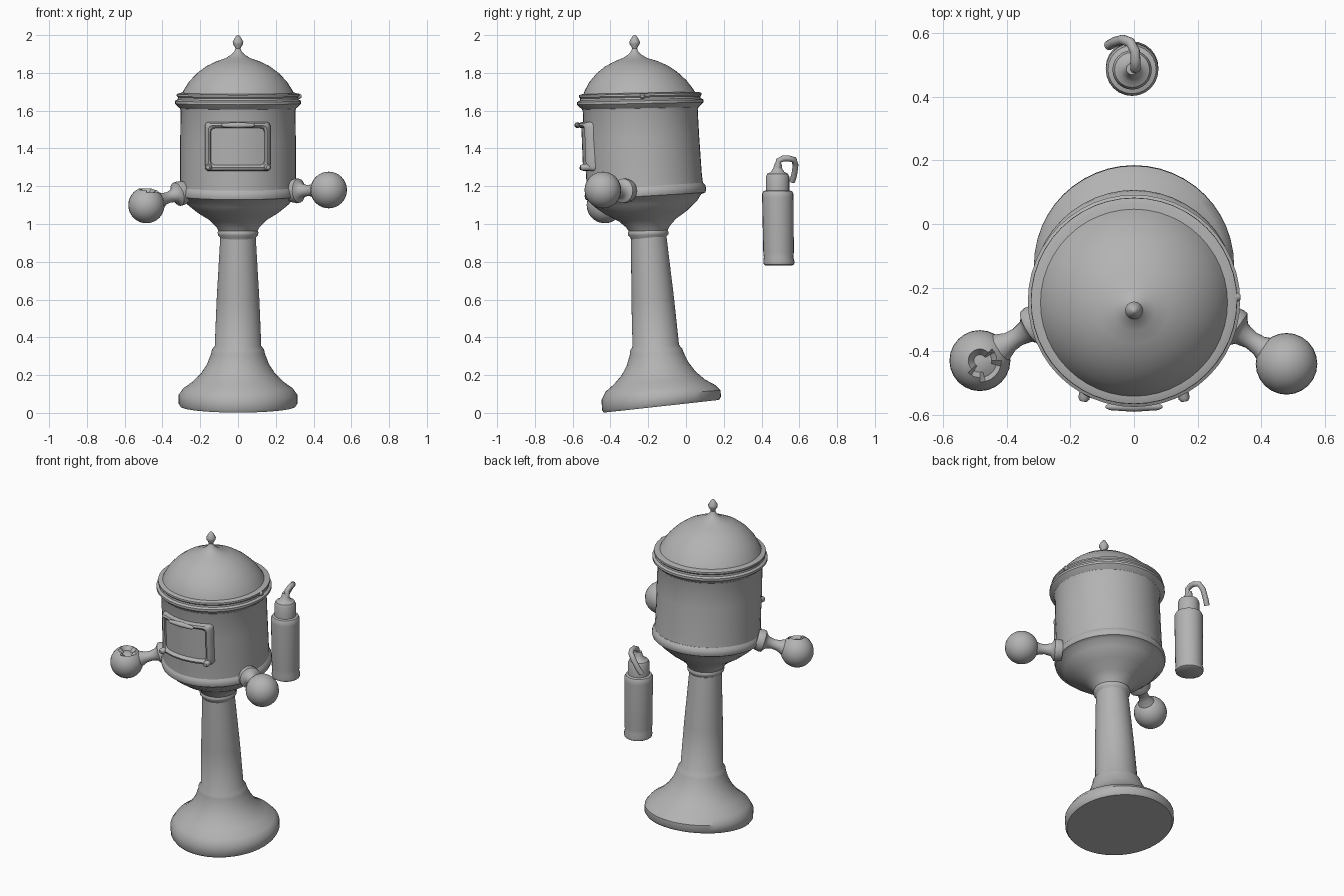
import bpy, bmesh, math
from mathutils import Vector

grey = bpy.data.materials.new("cast_grey")
grey.diffuse_color = (0.45, 0.45, 0.45, 1)


def finish(name, bm, angle=40):
    bmesh.ops.recalc_face_normals(bm, faces=bm.faces[:])
    me = bpy.data.meshes.new(name)
    bm.to_mesh(me)
    bm.free()
    ob = bpy.data.objects.new(name, me)
    bpy.context.collection.objects.link(ob)
    me.materials.append(grey)
    bpy.ops.object.select_all(action='DESELECT')
    ob.select_set(True)
    bpy.context.view_layer.objects.active = ob
    bpy.ops.object.shade_smooth_by_angle(angle=math.radians(angle))
    return ob


def skin(bm, rings):
    # Bridge consecutive rings of points and cap both ends
    vs = [[bm.verts.new(p) for p in ring] for ring in rings]
    n = len(vs[0])
    for a, b in zip(vs, vs[1:]):
        for i in range(n):
            bm.faces.new((a[i], a[(i + 1) % n], b[(i + 1) % n], b[i]))
    bm.faces.new(vs[0])
    bm.faces.new(vs[-1])


def leaning_lathe(name, rows, x=0, n=48):
    # rows: radius, height, y of centre, slope of the ring towards the back
    bm = bmesh.new()
    skin(bm, [[(x + r * math.cos(t), y + r * math.sin(t), z + s * r * math.sin(t))
               for t in (math.tau * i / n for i in range(n))] for r, z, y, s in rows])
    return finish(name, bm)


def axis_lathe(name, start, end, rows, n=20):
    # rows: distance along the axis, radius
    start, end = Vector(start), Vector(end)
    d = (end - start).normalized()
    u = d.cross(Vector((0, 0, 1))).normalized()
    w = d.cross(u)
    bm = bmesh.new()
    skin(bm, [[start + d * k + r * (u * math.cos(t) + w * math.sin(t))
               for t in (math.tau * i / n for i in range(n))] for k, r in rows])
    return finish(name, bm)


# Flared foot and tapering column
leaning_lathe("pedestal", [
    (0.305, 0.035, -0.13, 0.11), (0.315, 0.05, -0.13, 0.11), (0.315, 0.095, -0.132, 0.08),
    (0.29, 0.13, -0.135, 0.06), (0.24, 0.165, -0.14, 0.05), (0.195, 0.21, -0.145, 0.05),
    (0.163, 0.26, -0.15, 0.05), (0.142, 0.315, -0.155, 0.04), (0.138, 0.335, -0.158, 0.04),
    (0.123, 0.355, -0.16, 0.04), (0.113, 0.6, -0.176, 0.04), (0.094, 0.93, -0.197, 0.02)])

# Collar and bowl
leaning_lathe("collar", [
    (0.09, 0.91, -0.197, 0.02), (0.095, 0.93, -0.2, 0.02), (0.106, 0.942, -0.2, 0.02),
    (0.108, 0.955, -0.2, 0.02), (0.1, 0.972, -0.2, 0.02)])
leaning_lathe("bowl", [
    (0.098, 0.955, -0.2, 0.02), (0.115, 0.985, -0.202, 0.03), (0.15, 1.02, -0.205, 0.04),
    (0.215, 1.06, -0.21, 0.05), (0.27, 1.105, -0.213, 0.06), (0.295, 1.14, -0.215, 0.06),
    (0.317, 1.148, -0.215, 0.06), (0.322, 1.165, -0.215, 0.06), (0.318, 1.185, -0.215, 0.06),
    (0.307, 1.2, -0.216, 0.06)])

# Drum, rim and dome
leaning_lathe("drum", [
    (0.309, 1.18, -0.217, 0.06), (0.306, 1.25, -0.222, 0.04), (0.306, 1.45, -0.236, 0.03),
    (0.304, 1.6, -0.242, 0.02), (0.312, 1.625, -0.242, 0.02)])
leaning_lathe("rim", [
    (0.305, 1.61, -0.242, 0.02), (0.325, 1.628, -0.242, 0.02), (0.334, 1.638, -0.242, 0.02),
    (0.334, 1.652, -0.242, 0.02), (0.32, 1.66, -0.242, 0.02), (0.318, 1.67, -0.242, 0.02),
    (0.325, 1.678, -0.242, 0.02), (0.324, 1.688, -0.242, 0.02), (0.305, 1.694, -0.243, 0.02)])
leaning_lathe("dome", [
    (0.303, 1.675, -0.245, 0.02), (0.287, 1.71, -0.25, 0.02), (0.258, 1.755, -0.255, 0.02),
    (0.215, 1.8, -0.26, 0.02), (0.165, 1.837, -0.264, 0.02), (0.11, 1.863, -0.268, 0.02),
    (0.065, 1.878, -0.27, 0), (0.035, 1.897, -0.271, 0), (0.018, 1.915, -0.272, 0),
    (0.013, 1.93, -0.272, 0)])
leaning_lathe("finial", [
    (0.012, 1.92, -0.272, 0), (0.015, 1.935, -0.272, 0), (0.027, 1.953, -0.272, 0),
    (0.028, 1.965, -0.272, 0), (0.018, 1.983, -0.272, 0), (0.009, 1.997, -0.272, 0),
    (0.003, 2.0, -0.272, 0)], n=16)
axis_lathe("rim_stud", (0.29, -0.23, 1.676), (0.35, -0.23, 1.676),
           [(0, 0.015), (0.035, 0.015), (0.045, 0.008)], 10)


# Bowed window frame: a rounded section swept round a rounded rectangle
def rounded_rect(hx, hz, r, k=5):
    pts = []
    for q, (sx, sz) in enumerate([(1, 1), (-1, 1), (-1, -1), (1, -1)]):
        for i in range(k):
            t = math.pi / 2 * (q + i / (k - 1))
            pts.append((sx * (hx - r) + r * math.cos(t), sz * (hz - r) + r * math.sin(t)))
        ax, az = pts[-1]
        nx, nz = [(-1, 1), (-1, -1), (1, -1), (1, 1)][q]
        tx = nx * (hx - (r if q % 2 == 0 else 0))
        tz = nz * (hz - (0 if q % 2 == 0 else r))
        pts += [(ax + (tx - ax) * f, az + (tz - az) * f) for f in (0.25, 0.5, 0.75)]
    return pts


def on_drum(x, z, y):
    return (x - 0.002, y + 1.5 * x * x - 0.04 * z, 1.41 + z)


bm = bmesh.new()
section = [(0.172, 0.128, -0.48), (0.174, 0.13, -0.545), (0.167, 0.123, -0.565),
           (0.155, 0.111, -0.57), (0.145, 0.101, -0.562), (0.138, 0.094, -0.54),
           (0.138, 0.094, -0.48)]
loops = [[bm.verts.new(on_drum(x, z, y)) for x, z in rounded_rect(hx, hz, 0.022)]
         for hx, hz, y in section]
for a, b in zip(loops, loops[1:] + loops[:1]):
    for i in range(len(a)):
        j = (i + 1) % len(a)
        bm.faces.new((a[i], a[j], b[j], b[i]))
finish("window_frame", bm)

# Window pane lying on the drum
bm = bmesh.new()
cols = [[bm.verts.new(on_drum(-0.142 + 0.0355 * i, z, -0.55)) for z in (-0.097, 0.097)]
        for i in range(9)]
for a, b in zip(cols, cols[1:]):
    bm.faces.new((a[0], b[0], b[1], a[1]))
finish("window_pane", bm)

# Raised lip along the top of the frame, and lugs below
axis_lathe("frame_lip", (-0.09, -0.575, 1.523), (0.09, -0.575, 1.523),
           [(0, 0.004), (0.015, 0.011), (0.09, 0.016), (0.165, 0.011), (0.18, 0.004)], 12)
for s in (-1, 1):
    axis_lathe("frame_lug", (0.15 * s, -0.51, 1.3), (0.16 * s, -0.56, 1.3),
               [(0, 0.018), (0.04, 0.018), (0.05, 0.01)], 10)

# Side arms with flange, neck and ball
for side, root, ball, r in (("left", (-0.285, -0.305, 1.17), (-0.485, -0.43, 1.1), 0.096),
                            ("right", (0.285, -0.31, 1.175), (0.48, -0.44, 1.18), 0.097)):
    axis_lathe(side + "_arm", root, ball, [
        (0, 0.06), (0.03, 0.066), (0.045, 0.064), (0.053, 0.05), (0.065, 0.037),
        (0.1, 0.029), (0.13, 0.032), (0.17, 0.05)])
    bm = bmesh.new()
    bmesh.ops.create_uvsphere(bm, u_segments=24, v_segments=16, radius=r)
    for v in bm.verts:
        # Broken dent in the top of the left ball
        if side == "left" and v.co.z > 0 and math.hypot(v.co.x - 0.015, v.co.y + 0.015) < 0.04:
            v.co.z -= 0.03
        v.co += Vector(ball)
    finish(side + "_ball", bm)

# Separate flask with neck
leaning_lathe("flask", [
    (0.07, 0.78, 0.492, 0), (0.08, 0.786, 0.492, 0), (0.083, 0.8, 0.492, 0),
    (0.078, 0.825, 0.49, 0), (0.081, 0.85, 0.49, 0), (0.083, 1.14, 0.486, 0),
    (0.083, 1.16, 0.486, 0), (0.076, 1.174, 0.486, 0), (0.062, 1.178, 0.485, 0),
    (0.062, 1.25, 0.485, 0), (0.055, 1.266, 0.485, 0), (0.036, 1.275, 0.485, 0),
    (0.024, 1.295, 0.485, 0), (0.018, 1.32, 0.488, 0)], x=-0.006, n=24)

# Bent handle of the flask
cu = bpy.data.curves.new("flask_handle", 'CURVE')
cu.dimensions = '3D'
cu.bevel_depth = 0.016
cu.bevel_resolution = 3
cu.use_fill_caps = True
path = [(0.003, 0.485, 1.28), (0.005, 0.49, 1.335), (0.005, 0.515, 1.347), (0.003, 0.545, 1.347),
        (-0.012, 0.572, 1.34), (-0.035, 0.58, 1.31), (-0.06, 0.573, 1.26), (-0.08, 0.562, 1.225)]
sp = cu.splines.new('POLY')
sp.points.add(len(path) - 1)
for p, c in zip(sp.points, path):
    p.co = (*c, 1)
tube = bpy.data.objects.new("flask_handle_path", cu)
bpy.context.collection.objects.link(tube)
bpy.context.view_layer.update()
bm = bmesh.new()
bm.from_mesh(tube.to_mesh())
tube.to_mesh_clear()
bpy.data.objects.remove(tube)
finish("flask_handle", bm, 60)
